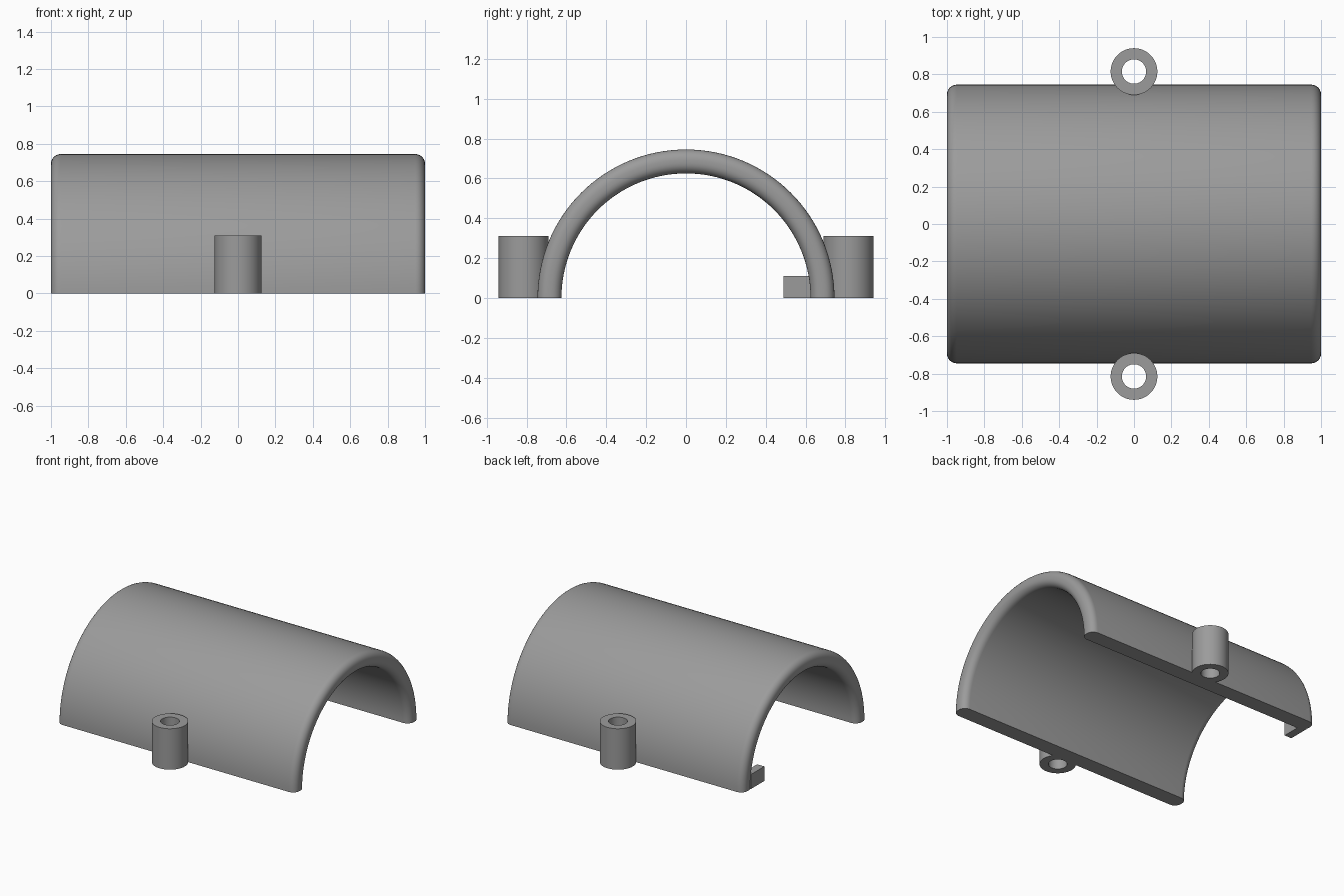
import bpy, bmesh, math

if "Cube" in bpy.data.objects:
    bpy.data.objects.remove(bpy.data.objects["Cube"])

R_OUT, R_IN, HALF, FILLET = 0.745, 0.625, 1.0, 0.052
BOSS_Y, BOSS_R, HOLE_R, BOSS_H = 0.815, 0.125, 0.065, 0.31

grey = bpy.data.materials.new("plain grey")
grey.diffuse_color = (0.33, 0.33, 0.33, 1)
grey.use_nodes = True
grey.node_tree.nodes["Principled BSDF"].inputs["Base Color"].default_value = grey.diffuse_color


def finish(name, bm, smooth=True):
    bmesh.ops.recalc_face_normals(bm, faces=bm.faces)
    mesh = bpy.data.meshes.new(name)
    bm.to_mesh(mesh)
    bm.free()
    mesh.materials.append(grey)
    obj = bpy.data.objects.new(name, mesh)
    bpy.context.collection.objects.link(obj)
    if smooth:
        bpy.ops.object.select_all(action='DESELECT')
        obj.select_set(True)
        bpy.context.view_layer.objects.active = obj
        bpy.ops.object.shade_smooth_by_angle(angle=math.radians(35))
    return obj


def sweep(bm, rings, closed):
    """Bridge consecutive closed rings of vertices; cap the ends when open."""
    pairs = list(zip(rings, rings[1:] + rings[:1] if closed else rings[1:]))
    for a, b in pairs:
        for i in range(len(a)):
            j = (i + 1) % len(a)
            bm.faces.new((a[i], a[j], b[j], b[i]))
    if not closed:
        bm.faces.new(rings[0])
        bm.faces.new(rings[-1])


# Half-pipe shell: rounded wall section swept through 180 degrees
section = []
corners = ((HALF, R_OUT, 0), (-HALF, R_OUT, 90), (-HALF, R_IN, 180), (HALF, R_IN, 270))
for x, r, start in corners:
    cx = x - math.copysign(FILLET, x)
    cr = r - FILLET if r == R_OUT else r + FILLET
    for k in range(7):
        a = math.radians(start + 15 * k)
        section.append((cx + FILLET * math.cos(a), cr + FILLET * math.sin(a)))
bm = bmesh.new()
rings = []
for s in range(65):
    t = math.pi * s / 64
    rings.append([bm.verts.new((x, r * math.cos(t), r * math.sin(t))) for x, r in section])
sweep(bm, rings, closed=False)
finish("half_pipe_shell", bm)

# Screw bosses with a through hole, one on each side
for name, side in (("front_boss", -1), ("back_boss", 1)):
    bm = bmesh.new()
    rings = []
    for s in range(48):
        t = 2 * math.pi * s / 48
        rings.append([bm.verts.new((r * math.cos(t), side * BOSS_Y + r * math.sin(t), z))
                      for r, z in ((HOLE_R, 0), (BOSS_R, 0), (BOSS_R, BOSS_H), (HOLE_R, BOSS_H))])
    sweep(bm, rings, closed=True)
    finish(name, bm)

# Small locating tab inside the back wall at the left end
bm = bmesh.new()
bmesh.ops.create_cube(bm, size=1)
for v in bm.verts:
    v.co = (-0.97 + v.co.x * 0.06, 0.57 + v.co.y * 0.16, 0.055 + v.co.z * 0.11)
finish("locating_tab", bm, smooth=False)
